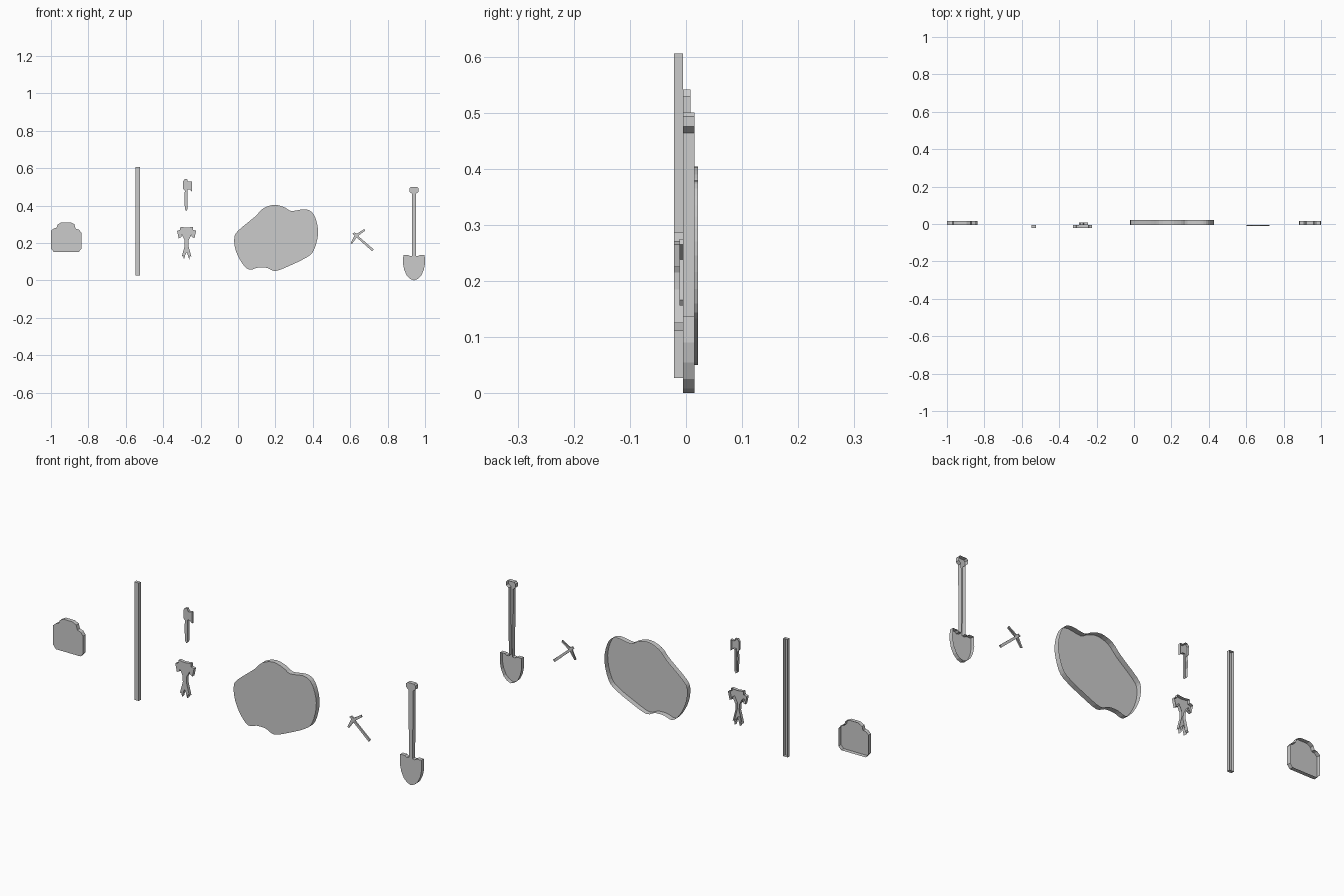
import bpy


def mirrored(cx, half):
    """Full outline from the right half, listed top to bottom."""
    right = [(cx + x, z) for x, z in half]
    left = [(cx - x, z) for x, z in reversed(half) if x > 0]
    return right + left


def rounded(pts, steps=3):
    """Closed smooth curve through the points."""
    out, n = [], len(pts)
    for i in range(n):
        a, b, c, d = (pts[(i + k - 1) % n] for k in range(4))
        for s in range(steps):
            t = s / steps
            out.append(tuple(0.5 * (2 * q + (r - p) * t + (2 * p - 5 * q + 4 * r - w) * t ** 2
                                    + (3 * q - p - 3 * r + w) * t ** 3)
                             for p, q, r, w in zip(a, b, c, d)))
    return out


def shell(name, pts, front, back):
    """Flat front face with side walls, open at the back."""
    n = len(pts)
    area = sum(pts[i - 1][0] * pts[i][1] - pts[i][0] * pts[i - 1][1] for i in range(n))
    if area < 0:
        pts = pts[::-1]
    verts = [(x, front, z) for x, z in pts] + [(x, back, z) for x, z in pts]
    faces = [tuple(range(n))]
    for i in range(n):
        j = (i + 1) % n
        faces.append((j, i, i + n, j + n))
    mesh = bpy.data.meshes.new(name)
    mesh.from_pydata(verts, [], faces)
    obj = bpy.data.objects.new(name, mesh)
    bpy.context.collection.objects.link(obj)
    return obj


MID = -0.005   # plane shared by the front and rear pieces

# backpack
shell("backpack", [(-1, 0.265), (-0.985, 0.278), (-0.97, 0.281), (-0.965, 0.298), (-0.945, 0.31),
                   (-0.895, 0.31), (-0.875, 0.3), (-0.868, 0.277), (-0.85, 0.271), (-0.838, 0.255),
                   (-0.838, 0.168), (-0.852, 0.152), (-0.985, 0.152), (-1, 0.17)], MID, 0.015)

# pole
shell("pole", mirrored(-0.536, [(0.012, 0.605), (0.012, 0.027)]), -0.021, MID)

# hatchet
shell("hatchet", [(-0.293, 0.53), (-0.285, 0.541), (-0.272, 0.541), (-0.267, 0.528), (-0.247, 0.53),
                  (-0.246, 0.475), (-0.258, 0.487), (-0.27, 0.487), (-0.27, 0.38), (-0.276, 0.371),
                  (-0.284, 0.38), (-0.287, 0.45), (-0.284, 0.48), (-0.293, 0.49)], MID, 0.008)

# tied bundle with ragged lower ends
shell("bundle", mirrored(-0.275, [(0, 0.282), (0.033, 0.286), (0.035, 0.27), (0.051, 0.265),
                                  (0.042, 0.225), (0.028, 0.232), (0.026, 0.245), (0.011, 0.215),
                                  (0.01, 0.185), (0.026, 0.125), (0.018, 0.132), (0.014, 0.111),
                                  (0.006, 0.138), (0, 0.15)]), -0.021, MID)

# boulder
shell("boulder", rounded([(-0.02, 0.225), (0, 0.265), (0.09, 0.34), (0.135, 0.385), (0.195, 0.404),
                          (0.25, 0.39), (0.286, 0.371), (0.355, 0.38), (0.395, 0.365), (0.42, 0.315),
                          (0.428, 0.245), (0.405, 0.16), (0.365, 0.122), (0.275, 0.078), (0.2, 0.05),
                          (0.155, 0.067), (0.105, 0.068), (0.06, 0.057), (0.02, 0.095),
                          (-0.012, 0.16)]), MID, 0.021)

# pickaxe
shell("pickaxe", [(0.602, 0.198), (0.623, 0.241), (0.612, 0.249), (0.623, 0.257), (0.634, 0.249),
                  (0.676, 0.275), (0.679, 0.265), (0.642, 0.238), (0.725, 0.166), (0.717, 0.156),
                  (0.634, 0.23), (0.61, 0.195)], -0.012, MID)

# shovel
shell("shovel", mirrored(0.941, [(0.018, 0.5), (0.025, 0.493), (0.025, 0.475), (0.012, 0.464),
                                 (0.01, 0.132), (0.022, 0.13), (0.032, 0.137), (0.057, 0.137),
                                 (0.059, 0.09), (0.052, 0.055), (0.038, 0.025), (0.02, 0.008),
                                 (0, 0)]), MID, 0.015)
